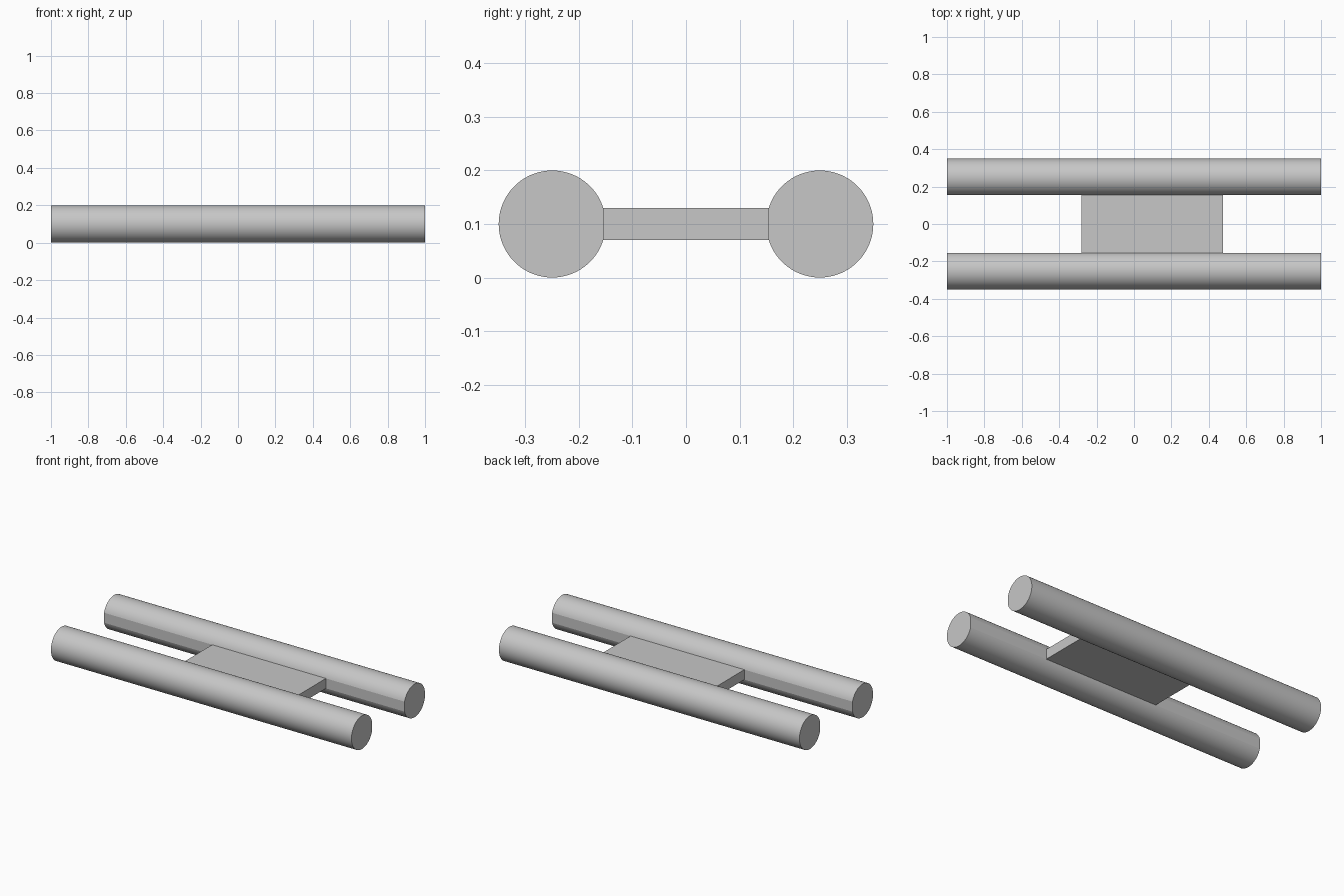
import bpy, bmesh, math

cube = bpy.data.objects.get("Cube")
if cube:
    bpy.data.objects.remove(cube, do_unlink=True)

RADIUS = 0.1
SPACING = 0.25          # rail centre distance from the middle
HALF_THICK = 0.03       # half the plate thickness, also half the rail flat
FLAT = math.asin(HALF_THICK / RADIUS)
INNER = SPACING - RADIUS * math.cos(FLAT)
ARC_STEPS = 72

grey = bpy.data.materials.new("plain_grey")
grey.use_nodes = True
colour = (0.57, 0.57, 0.57, 1)
grey.diffuse_color = colour
grey.node_tree.nodes["Principled BSDF"].inputs["Base Color"].default_value = colour


def extrude_profile(name, profile, x0, x1):
    """Extrude a closed (y, z) profile along x."""
    bm = bmesh.new()
    face = bm.faces.new([bm.verts.new((x0, y, z)) for y, z in profile])
    result = bmesh.ops.extrude_face_region(bm, geom=[face], use_keep_orig=True)
    moved = [v for v in result["geom"] if isinstance(v, bmesh.types.BMVert)]
    bmesh.ops.translate(bm, verts=moved, vec=(x1 - x0, 0, 0))
    bmesh.ops.recalc_face_normals(bm, faces=bm.faces)
    mesh = bpy.data.meshes.new(name)
    bm.to_mesh(mesh)
    bm.free()
    mesh.materials.append(grey)
    obj = bpy.data.objects.new(name, mesh)
    bpy.context.collection.objects.link(obj)
    return obj


# Round rails with a narrow flat facing the middle
for name, side in (("front_rail", -1), ("back_rail", 1)):
    profile = []
    for i in range(ARC_STEPS + 1):
        a = math.pi - FLAT - (2 * math.pi - 2 * FLAT) * i / ARC_STEPS
        profile.append((side * (SPACING + RADIUS * math.cos(a)),
                        RADIUS + RADIUS * math.sin(a)))
    rail = extrude_profile(name, profile, -1, 1)
    bpy.ops.object.select_all(action='DESELECT')
    rail.select_set(True)
    bpy.context.view_layer.objects.active = rail
    bpy.ops.object.shade_smooth_by_angle(angle=math.radians(10))

# Flat plate joining the two rails
low, high = RADIUS - HALF_THICK, RADIUS + HALF_THICK
extrude_profile("connecting_plate",
                [(-INNER, low), (INNER, low), (INNER, high), (-INNER, high)],
                -0.28, 0.477)
